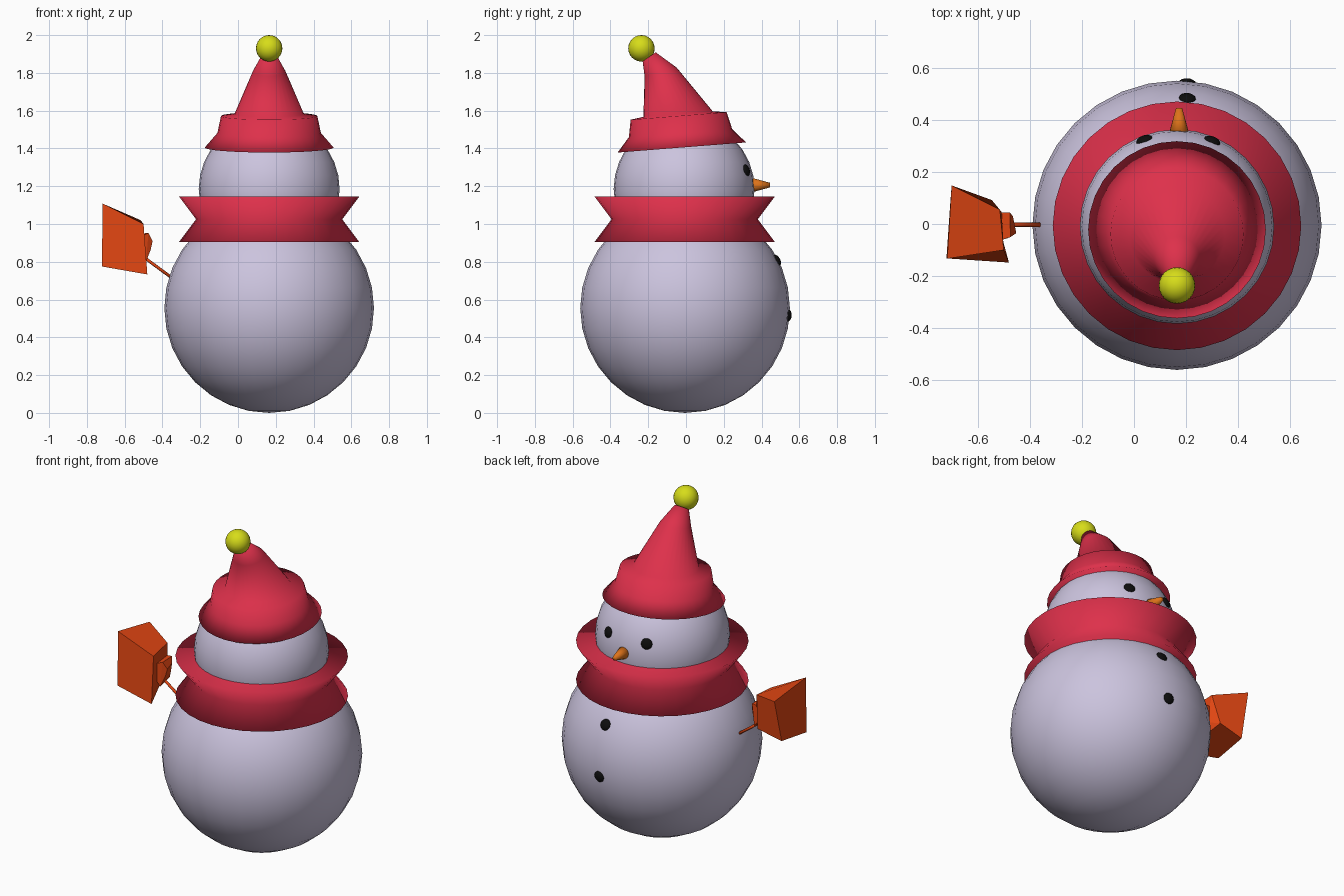
import bpy, bmesh, math
from mathutils import Vector, Matrix

if "Cube" in bpy.data.objects:
    bpy.data.objects.remove(bpy.data.objects["Cube"])

CX, CY = 0.165, -0.005   # shared axis of the figure


def material(name, rgb):
    m = bpy.data.materials.new(name)
    m.diffuse_color = (*rgb, 1)
    m.use_nodes = True
    m.node_tree.nodes["Principled BSDF"].inputs["Base Color"].default_value = m.diffuse_color
    return m


SNOW = material("snow", (0.60, 0.55, 0.73))
RED = material("red_cloth", (0.73, 0.03, 0.07))
YELLOW = material("yellow", (0.68, 0.72, 0.01))
ORANGE = material("orange", (0.75, 0.06, 0.006))
CARROT = material("carrot", (0.72, 0.17, 0.01))
BLACK = material("coal", (0.004, 0.004, 0.004))


def finish(name, bm, mat, smooth=True):
    bmesh.ops.recalc_face_normals(bm, faces=bm.faces[:])
    me = bpy.data.meshes.new(name)
    bm.to_mesh(me)
    bm.free()
    for p in me.polygons:
        p.use_smooth = smooth
    me.materials.append(mat)
    ob = bpy.data.objects.new(name, me)
    bpy.context.collection.objects.link(ob)
    return ob


def ball(name, center, radius, mat, segs=32, normal=None, flat=1.0):
    """UV sphere, optionally flattened along a normal."""
    rot = Vector(normal).to_track_quat('Z', 'Y').to_matrix().to_4x4() if normal else Matrix()
    m = Matrix.Translation(center) @ rot @ Matrix.Diagonal((1, 1, flat, 1))
    bm = bmesh.new()
    bmesh.ops.create_uvsphere(bm, u_segments=segs, v_segments=segs // 2, radius=radius, matrix=m)
    return finish(name, bm, mat)


def loft(name, rings, mat, smooth=True):
    """Skin equal-length point rings and cap both ends."""
    bm = bmesh.new()
    loops = [[bm.verts.new(p) for p in r] for r in rings]
    n = len(loops[0])
    for a, b in zip(loops, loops[1:]):
        for i in range(n):
            bm.faces.new((a[i], a[(i + 1) % n], b[(i + 1) % n], b[i]))
    bm.faces.new(loops[0])
    bm.faces.new(loops[-1])
    return finish(name, bm, mat, smooth)


def ring(y, z, r, tilt=0.0, x=CX, n=32):
    """Circle about the up axis, leaned toward -y by tilt degrees."""
    t = math.radians(tilt)
    pts = []
    for i in range(n):
        a = 2 * math.pi * i / n
        v = r * math.sin(a)
        pts.append((x + r * math.cos(a), y + v * math.cos(t), z + v * math.sin(t)))
    return pts


# Snow balls
body_c = Vector((CX, CY, 0.555))
head_c = Vector((CX, -0.01, 1.185))
ball("body", body_c, 0.555, SNOW)
ball("head", head_c, 0.373, SNOW)

# Scarf: flared band with a narrow waist
loft("scarf", [ring(-0.007, z, r) for z, r in ((0.905, 0.477), (1.025, 0.387), (1.145, 0.477))], RED)

# Hat: flared cuff and bent cone in one skin
loft("hat", [
    ring(-0.022, 1.405, 0.341, 4.5),
    ring(-0.029, 1.482, 0.274, 4.5),
    ring(-0.039, 1.572, 0.255, 4.5),
    ring(-0.042, 1.582, 0.184, 4.5),
    ring(-0.134, 1.805, 0.088, 15),
    ring(-0.195, 1.885, 0.042, 35),
], RED)
ball("hat_pompom", (CX, -0.236, 1.93), 0.07, YELLOW, 24)

# Coal eyes and buttons, pressed onto the snow
for name, x, z, c, r in (("eye_left", 0.038, 1.285, head_c, 0.373),
                         ("eye_right", 0.302, 1.285, head_c, 0.373),
                         ("button_upper", 0.205, 0.81, body_c, 0.555),
                         ("button_lower", 0.205, 0.515, body_c, 0.555)):
    dx, dz = x - c.x, z - c.z
    d = Vector((dx, math.sqrt(r * r - dx * dx - dz * dz), dz)).normalized()
    ball(name, c + d * (r - 0.006), 0.033, BLACK, 16, d, 0.55)

# Carrot nose
bm = bmesh.new()
bmesh.ops.create_cone(bm, cap_ends=True, segments=16, radius1=0.042, radius2=0.012, depth=0.11,
                      matrix=Matrix.Translation((0.173, 0.39, 1.206)) @ Matrix.Rotation(-math.pi / 2, 4, 'X'))
finish("nose", bm, CARROT)

# Broom handle
p, q = Vector((-0.33, -0.003, 0.70)), Vector((-0.52, -0.003, 0.84))
bm = bmesh.new()
bmesh.ops.create_cone(bm, cap_ends=True, segments=8, radius1=0.008, radius2=0.008, depth=(q - p).length,
                      matrix=Matrix.Translation((p + q) / 2) @ (q - p).to_track_quat('Z', 'Y').to_matrix().to_4x4())
finish("broom_handle", bm, ORANGE)

# Broom head: four-sided flare, from the neck out to the bristle end
loft("broom_head", [
    [(-0.452, -0.035, 0.91), (-0.462, -0.04, 0.865), (-0.472, 0.025, 0.86), (-0.465, 0.03, 0.92)],
    [(-0.474, -0.05, 0.952), (-0.487, -0.055, 0.80), (-0.492, 0.045, 0.82), (-0.477, 0.045, 0.952)],
    [(-0.505, -0.06, 0.94), (-0.505, -0.06, 0.83), (-0.512, 0.04, 0.85), (-0.508, 0.045, 0.95)],
    [(-0.50, -0.10, 1.0), (-0.48, -0.148, 0.733), (-0.546, 0.092, 0.835), (-0.515, 0.055, 1.02)],
    [(-0.717, -0.133, 1.108), (-0.72, -0.132, 0.775), (-0.705, 0.085, 0.80), (-0.70, 0.148, 1.063)],
], ORANGE, smooth=False)
